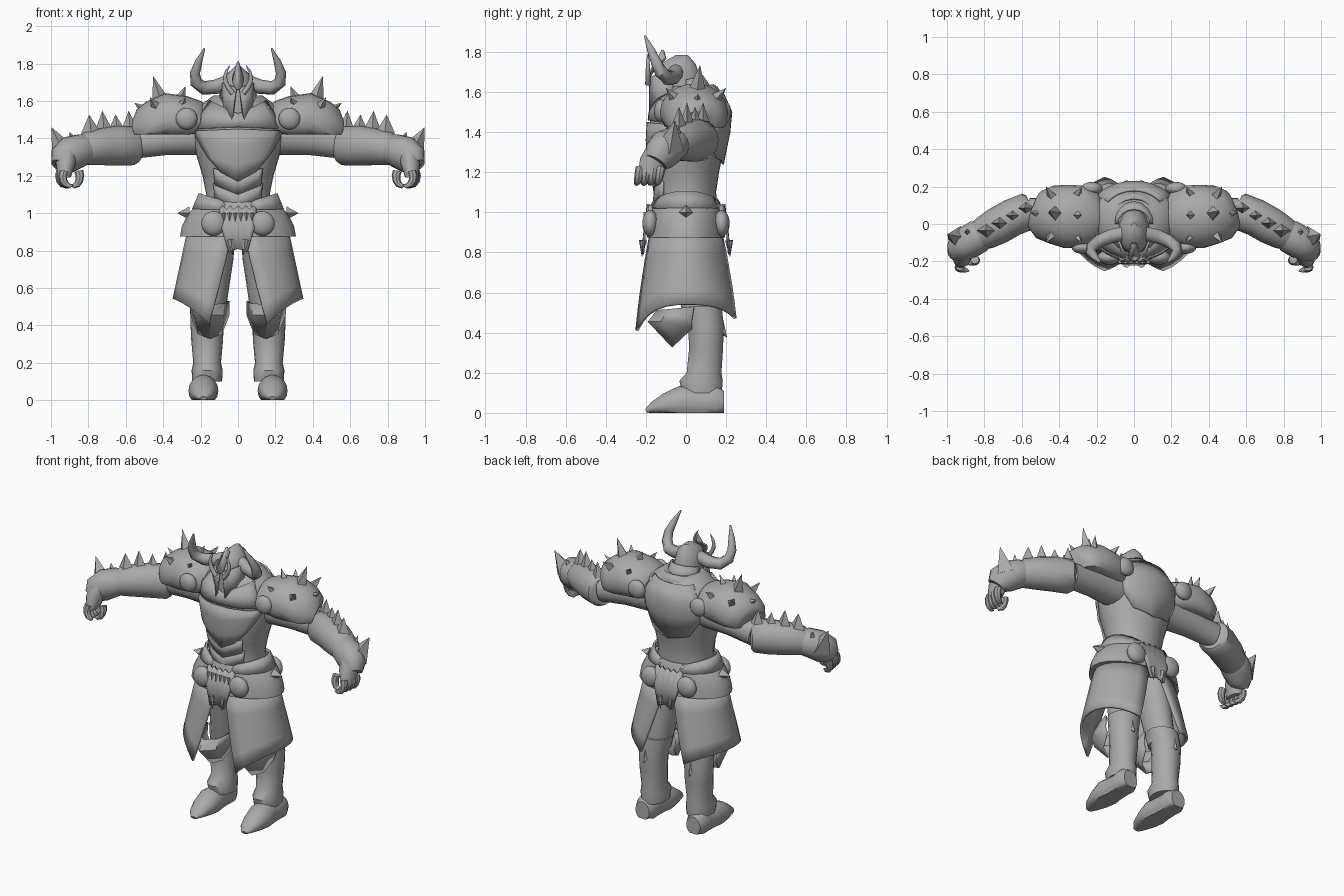
import bpy, bmesh, math
from mathutils import Vector

if "Cube" in bpy.data.objects:
    bpy.data.objects.remove(bpy.data.objects["Cube"])

steel = bpy.data.materials.new("plain_grey")
steel.use_nodes = True
GREY = (0.4, 0.4, 0.4, 1)
steel.diffuse_color = GREY
steel.node_tree.nodes["Principled BSDF"].inputs["Base Color"].default_value = GREY
UP = Vector((0, 0, 1))
BACK = Vector((0, 1, 0))


def finish(bm, name, mirror=False, thickness=0):
    """Turn a bmesh into a smooth object with sharp edges kept, optionally mirrored."""
    bmesh.ops.remove_doubles(bm, verts=bm.verts, dist=0.0005)
    bmesh.ops.recalc_face_normals(bm, faces=bm.faces)
    for face in bm.faces:
        face.smooth = True
    for edge in bm.edges:
        if len(edge.link_faces) == 2 and edge.calc_face_angle(0) > 0.75:
            edge.smooth = False
    mesh = bpy.data.meshes.new(name)
    bm.to_mesh(mesh)
    bm.free()
    mesh.materials.append(steel)
    obj = bpy.data.objects.new(name, mesh)
    bpy.context.collection.objects.link(obj)
    if thickness:
        solid = obj.modifiers.new("thickness", "SOLIDIFY")
        solid.thickness = thickness
        solid.offset = 0
    if mirror:
        obj.modifiers.new("mirror", "MIRROR")
    return obj


def skin(bm, loops, closed):
    """Bridge neighbouring rows of vertices with quads."""
    for low, high in zip(loops, loops[1:]):
        count = len(low)
        for k in range(count if closed else count - 1):
            j = (k + 1) % count
            bm.faces.new((low[k], low[j], high[j], high[k]))


def loft(name, rings, ref=None, mirror=False, sides=18, floor=0):
    """Skin rings (x, y, z, a, b); they lie flat, or square to the path when ref is given."""
    bm = bmesh.new()
    centres = [Vector(ring[:3]) for ring in rings]
    last = len(rings) - 1
    loops = []
    for i, centre in enumerate(centres):
        a, b = rings[i][-2:]
        u, v = Vector((1, 0, 0)), BACK
        if ref:
            tangent = (centres[min(i + 1, last)] - centres[max(i - 1, 0)]).normalized()
            u = ref.cross(tangent).normalized()
            v = tangent.cross(u)
        loop = []
        for k in range(sides):
            angle = math.tau * k / sides
            point = centre + u * a * math.cos(angle) + v * b * math.sin(angle)
            point.z = max(point.z, floor)
            loop.append(bm.verts.new(point))
        loops.append(loop)
    skin(bm, loops, True)
    bm.faces.new(loops[0])
    bm.faces.new(loops[-1])
    return finish(bm, name, mirror)


def taper(name, path, radius, sides=10):
    """Mirrored horn or finger that thins out towards the end of its path."""
    rings = []
    for i, point in enumerate(path):
        r = radius * (1 - (i / len(path)) ** 2) if i < len(path) - 1 else radius / 9
        rings.append((*point, r, r))
    return loft(name, rings, BACK, True, sides)


def sheet(name, rows, thickness=0.012, mirror=False):
    """Plate through a grid of points."""
    bm = bmesh.new()
    skin(bm, [[bm.verts.new(point) for point in row] for row in rows], False)
    return finish(bm, name, mirror, thickness)


def fan(name, centre_x, rows, mirror=False, steps=4):
    """Bowed plate; each row is (half width, middle y, edge y, middle z, edge z)."""
    grid = []
    for width, mid_y, edge_y, mid_z, edge_z in rows:
        row = []
        for k in range(-steps, steps + 1):
            angle = k / steps * math.pi / 2
            bow = math.cos(angle)
            row.append((centre_x + width * math.sin(angle), edge_y + (mid_y - edge_y) * bow,
                        edge_z + (mid_z - edge_z) * bow))
        grid.append(row)
    return sheet(name, grid, mirror=mirror)


def spike(name, base, tip, radius, sides=4):
    base, tip = Vector(base), Vector(tip)
    bm = bmesh.new()
    bmesh.ops.create_cone(bm, cap_ends=True, segments=sides, radius1=radius, radius2=0,
                          depth=(tip - base).length)
    turn = UP.rotation_difference(tip - base).to_matrix()
    for vert in bm.verts:
        vert.co = turn @ vert.co + (base + tip) / 2
    return finish(bm, name, True)


def boss(name, centre, radius, flat=0.6):
    bm = bmesh.new()
    bmesh.ops.create_uvsphere(bm, u_segments=20, v_segments=12, radius=radius)
    for vert in bm.verts:
        vert.co = Vector((vert.co.x, vert.co.y * flat, vert.co.z)) + Vector(centre)
    return finish(bm, name, True)


# Torso
TORSO = [(0, 0, 1, .19, .16), (0, 0, 1.1, .17, .15), (0, 0, 1.2, .19, .165), (0, 0, 1.3, .22, .185),
         (0, .01, 1.4, .245, .195), (0, .02, 1.5, .25, .195), (0, .03, 1.57, .21, .17),
         (0, .03, 1.63, .13, .11)]
loft("torso", TORSO, sides=28)


def torso_y(x, z, side):
    """Depth of the torso surface at x and z; side is -1 for front, 1 for back."""
    for low, high in zip(TORSO, TORSO[1:]):
        if z <= high[2]:
            break
    t = min(max((z - low[2]) / (high[2] - low[2]), 0), 1)
    _, centre, _, rx, ry = [a + (b - a) * t for a, b in zip(low, high)]
    return centre + side * ry * math.sqrt(max(1 - (x / rx) ** 2, 0))


def wrap(name, side, rows, gap, steps=6):
    """Plate hugging the torso; each row is (half width, middle height, edge height)."""
    grid = []
    for width, mid, edge in rows:
        row = []
        for k in range(-steps, steps + 1):
            x, z = width * k / steps, mid + (edge - mid) * abs(k) / steps
            row.append((x, torso_y(x, z, side) + side * gap, z))
        grid.append(row)
    return sheet(name, grid)


# Torso plates
wrap("breast_plate", -1, [(.09, 1.17, 1.22), (.16, 1.26, 1.3), (.22, 1.36, 1.4), (.23, 1.45, 1.44)], .01)
wrap("upper_chest_plate", -1, [(.23, 1.46, 1.45), (.2, 1.5, 1.52), (.15, 1.53, 1.6)], .006)
for i, z in enumerate((1.19, 1.11)):
    wrap(f"belly_plate_{i}", -1, [(.13, z, z + .05), (.12, z - .09, z - .04)], .006 - i * .003)
wrap("back_plate", 1, [(.13, 1.24, 1.27), (.21, 1.4, 1.4), (.2, 1.5, 1.5), (.14, 1.6, 1.6)], .01)

# Collar around the neck, open in a V at the front
collar = []
for lift, spread in ((0, .16), (.04, .14), (.055, .12)):
    row = []
    for k in range(-8, 9):
        angle = k / 8 * math.pi
        row.append((spread * math.sin(angle), .015 + spread * math.cos(angle),
                    1.48 + .1 * abs(math.cos(angle / 2)) + lift))
    collar.append(row)
sheet("collar", collar)

# Helmet, face guard and horns
loft("helmet", [(0, -.02, 1.51, .1, .14), (0, -.035, 1.6, .086, .125), (0, -.045, 1.68, .08, .115),
                (0, -.04, 1.74, .065, .09), (0, -.02, 1.785, .015, .03)])
fan("neck_guard", 0, [(.09, .08, 0, 1.68, 1.66), (.11, .135, 0, 1.6, 1.57)])
sheet("cheek_guard", [[(.01, -.18, 1.67), (.06, -.145, 1.69), (.09, -.07, 1.7)],
                      [(.03, -.18, 1.5), (.07, -.14, 1.52), (.09, -.06, 1.55)]], mirror=True)
fan("brow_crest", 0, [(.03, -.19, -.17, 1.66, 1.72), (.01, -.115, -.1, 1.81, 1.77)])
taper("horn", [(.05, -.05, 1.7), (.12, -.065, 1.675), (.185, -.09, 1.67), (.225, -.125, 1.7),
               (.23, -.15, 1.75), (.21, -.175, 1.81), (.18, -.205, 1.88)], .04)
taper("brow_horn", [(.06 * math.sin(.3 + .45 * k) + .01, -.19, 1.64 + .03 * k) for k in range(6)], .014)

# Shoulder guards with studs
loft("shoulder_guard", [(.17, .04, 1.5, .08, .08), (.2, .04, 1.5, .14, .1), (.27, .04, 1.5, .165, .125),
                        (.36, .04, 1.5, .17, .145), (.44, .05, 1.465, .155, .14),
                        (.5, .05, 1.44, .13, .12), (.53, .06, 1.43, .09, .08)],
     UP, True, 24, floor=1.42)
core = Vector((.37, .04, 1.46))
studs = [(x, y, 1.62) for x in (.28, .47) for y in (-.1, .2)]
for i, tip in enumerate(studs + [(.455, .07, 1.735), (.28, .05, 1.68), (.555, .06, 1.59)]):
    spike(f"shoulder_spike_{i}", core.lerp(Vector(tip), .55), tip, .042)
boss("shoulder_boss_front", (.275, -.125, 1.505), .058)
boss("shoulder_boss_back", (.225, .19, 1.5), .058)

# Arms
loft("upper_arm", [(.18, .04, 1.41, .1, .1), (.38, .055, 1.395, .085, .085), (.56, .07, 1.37, .07, .08)],
     UP, True)
loft("forearm_guard", [(.54, .08, 1.36, .08, .09), (.56, .07, 1.36, .1, .105), (.65, .035, 1.36, .1, .108),
                       (.73, -.01, 1.355, .1, .1), (.8, -.05, 1.345, .09, .09),
                       (.85, -.08, 1.325, .07, .07)], UP, True)
for i in range(4):
    x, y = .575 + i * .07, .085 - i * .04
    tip_z = 1.525 if i % 2 else 1.545
    loft(f"forearm_fin_{i}", [(x, y, 1.425, .055, .04), (x + .01, y, tip_z, .001, .001)], None, True, 4)

# Gauntlets and hands
loft("gauntlet", [(.79, -.045, 1.35, .07, .07), (.83, -.065, 1.34, .09, .085), (.89, -.1, 1.32, .09, .095),
                  (.93, -.13, 1.285, .075, .09), (.945, -.15, 1.25, .055, .06)], UP, True)
loft("palm", [(.91, -.13, 1.34, .05, .06), (.92, -.16, 1.27, .054, .07), (.93, -.18, 1.19, .035, .06)],
     mirror=True)
spike("gauntlet_spike", (.93, -.08, 1.32), (.998, -.055, 1.46), .07)
spike("gauntlet_side_spike", (.87, -.06, 1.34), (.9, -.035, 1.435), .05)


def digit(name, x, y, reach, count=6):
    """Curled finger; a positive reach bulges outward, a negative one inward."""
    path = []
    for k in range(count):
        angle = .6 - 2.6 * k / (count - 1)
        path.append((x + reach * math.cos(angle), y - .005 * k, 1.195 + .05 * math.sin(angle)))
    taper(name, path, .024, 8)


for i in range(4):
    digit(f"finger_{i}", .915 - i * .006, -.125 - i * .034, .04)
digit("thumb", .88, -.19, -.035)

# Belt with bosses, side guards and buckles
loft("belt", [(0, 0, .875, .31, .195), (0, 0, .93, .3, .19), (0, 0, 1, .265, .18),
              (0, 0, 1.05, .215, .17), (0, 0, 1.07, .185, .158)], sides=28)
arc = [math.pi * k / 10 for k in range(-4, 5)]
sheet("belt_side_guard", [[(r * math.cos(a), r * .75 * math.sin(a), z + rise * math.cos(a)) for a in arc]
                          for r, z, rise in ((.24, 1.02, 0), (.205, 1.04, .065))], mirror=True)
for side, word in ((-1, "front"), (1, "back")):
    boss(f"belt_boss_{word}", (.13, side * .178, .945), .066)
    top, low, tongue = [], [], []
    for k in range(-5, 6):
        jag = .02 * (k % 2)
        top.append((.02 * k, side * (.19 - .0008 * k * k), 1.04 - jag))
        low.append((.017 * k, side * .205, .92 - jag / 2))
        tongue.append((.01 * k, side * .215, .81 - abs(k) * .004))
    sheet(f"buckle_{word}", [top, low, tongue])
    spike(f"buckle_fang_{word}", (.04, side * .215, .86), (.03, side * .22, .775), .02, 6)
spike("belt_side_stud", (.26, 0, 1), (.325, 0, 1), .035)
for x in (.015, .045, .075):
    spike("buckle_tooth", (x, -.2, 1), (x, -.21, .955), .012)

# Skirt halves, flaring to low corners front and back
skirt = []
for t in (0, .3, .6, .8, 1):
    row = []
    for k in range(-6, 7):
        reach = k / 6
        angle = reach * (1.45 - .35 * t)
        drop = .36 + (.13 if k < 0 else .07) * abs(reach) ** 2.5
        row.append(((.265 + .077 * t) * math.cos(angle), (.175 + .1 * t) * math.sin(angle), .9 - drop * t))
    skirt.append(row)
sheet("skirt", skirt, .016, True)

# Legs
loft("thigh", [(.1, .02, .92, .09, .12), (.12, .04, .75, .095, .11), (.15, .08, .45, .08, .09)], mirror=True)
loft("greave", [(.165, .08, .1, .08, .1), (.165, .075, .16, .083, .11), (.165, .09, .2, .074, .088),
                (.165, .1, .32, .085, .086), (.165, .1, .43, .09, .09), (.15, .085, .53, .1, .095)],
     mirror=True)
fan("knee_guard", .15, [(.1, -.14, .04, .51, .53), (.1, -.185, .03, .455, .46), (.085, -.065, .03, .33, .42)],
    True, 2)
spike("calf_spike", (.165, .14, .46), (.165, .205, .375), .05)

# Boots
BOOT = [(-.2, .01, .02, .01), (-.165, .025, .05, .03), (-.1, .04, .07, .06), (-.03, .05, .08, .085),
        (.03, .05, .07, .08), (.09, .05, .066, .08), (.15, .05, .07, .09), (.19, .05, .05, .06)]
loft("boot", [(.185, *ring) for ring in BOOT], UP, True)
